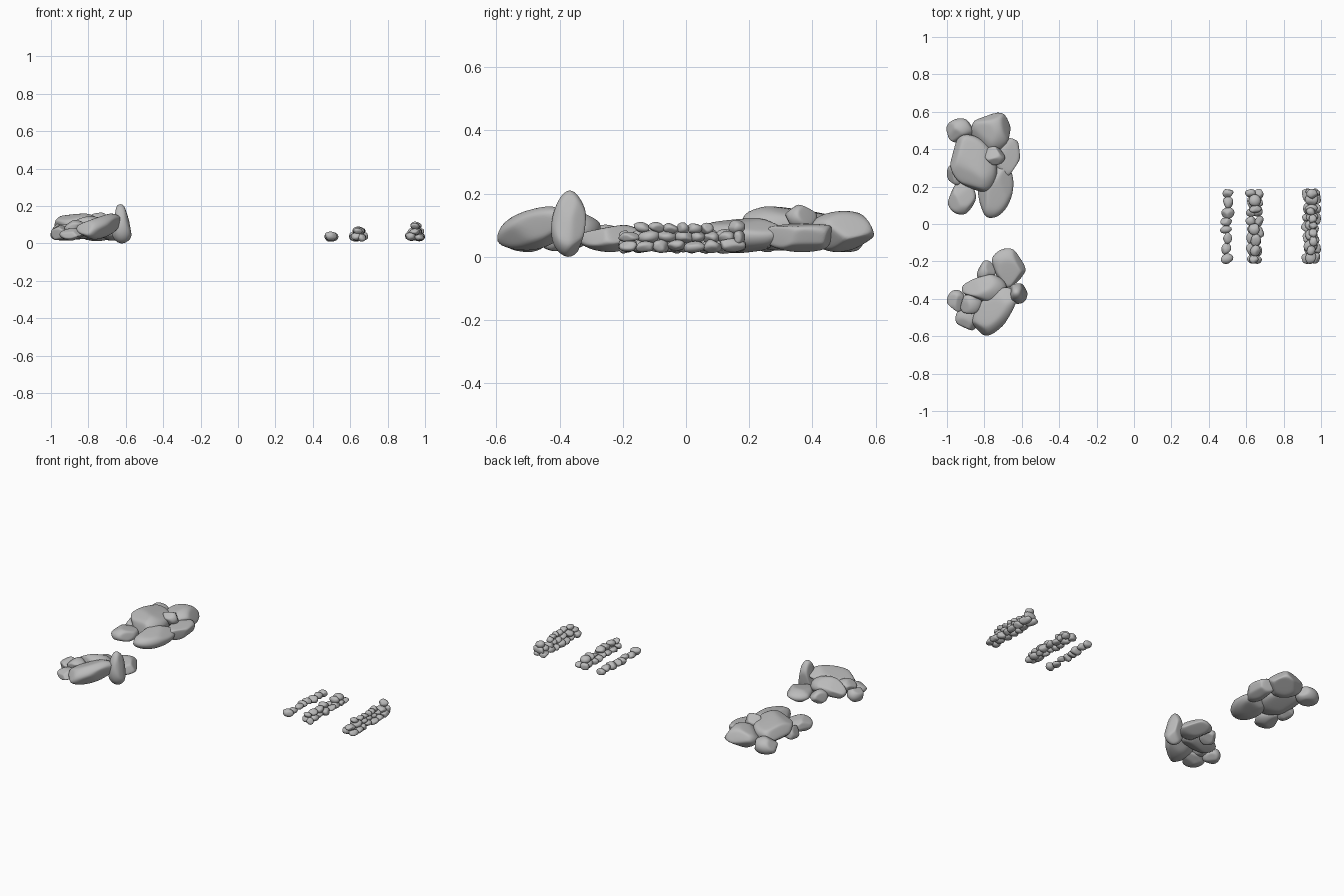
import bpy, bmesh, math, random
from mathutils import Vector, Euler

random.seed(7)
cube = bpy.data.objects.get("Cube")
if cube:
    bpy.data.objects.remove(cube, do_unlink=True)

stone_grey = bpy.data.materials.new("stone_grey")
stone_grey.use_nodes = True
stone_grey.diffuse_color = (0.5, 0.5, 0.5, 1)
stone_grey.node_tree.nodes["Principled BSDF"].inputs["Base Color"].default_value = (0.5, 0.5, 0.5, 1)


def rock(name, centre, half, turn=(0, 0, 0), taper=0.0, detail=4, cuts=9):
    """A sphere worn flat by random planes, softened, then fitted to a box of the given half size."""
    bm = bmesh.new()
    bmesh.ops.create_icosphere(bm, subdivisions=detail, radius=1)
    for _ in range(cuts):
        n = Vector([random.gauss(0, 1) for _ in range(3)]).normalized()
        d = random.uniform(0.66, 0.85)
        for v in bm.verts:
            over = v.co.dot(n) - d
            if over > 0:
                v.co -= n * over * 0.9
    for _ in range(detail - 2):
        bmesh.ops.smooth_vert(bm, verts=bm.verts, factor=0.5,
                              use_axis_x=True, use_axis_y=True, use_axis_z=True)
    lo = [min(v.co[i] for v in bm.verts) for i in range(3)]
    hi = [max(v.co[i] for v in bm.verts) for i in range(3)]
    spin = Euler([math.radians(a) for a in turn]).to_matrix()
    for v in bm.verts:
        p = Vector([2 * (v.co[i] - lo[i]) / (hi[i] - lo[i]) - 1 for i in range(3)])
        squeeze = 1 - taper * p.z
        p = Vector((p.x * half[0] * squeeze, p.y * half[1] * squeeze, p.z * half[2]))
        v.co = spin @ p
    mesh = bpy.data.meshes.new(name)
    bm.to_mesh(mesh)
    bm.free()
    mesh.polygons.foreach_set("use_smooth", [True] * len(mesh.polygons))
    mesh.materials.append(stone_grey)
    obj = bpy.data.objects.new(name, mesh)
    obj.location = centre
    bpy.context.collection.objects.link(obj)


# Back boulder cluster
for part in [
    ("back_boulder_rear", (-.765, .49, .08), (.105, .105, .065)),
    ("back_boulder_rear_left", (-.93, .5, .065), (.07, .065, .05), (0, 0, 15)),
    ("back_boulder_main", (-.86, .32, .09), (.12, .165, .07), (0, 0, 25)),
    ("back_boulder_cap", (-.745, .365, .125), (.055, .05, .04)),
    ("back_boulder_right", (-.675, .355, .06), (.065, .11, .045)),
    ("back_boulder_front", (-.745, .175, .067), (.095, .145, .055), (0, 0, -12)),
    ("back_boulder_front_left", (-.92, .14, .06), (.075, .09, .045)),
    ("back_boulder_left", (-.955, .26, .06), (.045, .055, .045)),
]:
    rock(*part)

# Front boulder cluster with its upright stone
for part in [
    ("front_boulder_rear", (-.67, -.235, .058), (.09, .105, .043)),
    ("front_boulder_rear_left", (-.79, -.25, .06), (.05, .055, .042)),
    ("front_boulder_middle", (-.8, -.345, .085), (.12, .075, .06)),
    ("front_boulder_upright", (-.625, -.37, .105), (.046, .056, .105), (0, -4, 0), .2),
    ("front_boulder_main", (-.74, -.46, .09), (.15, .085, .06), (0, -14, 48)),
    ("front_boulder_left", (-.95, -.41, .058), (.05, .058, .04)),
    ("front_boulder_small", (-.87, -.43, .085), (.058, .05, .04)),
    ("front_boulder_front_left", (-.88, -.495, .048), (.07, .065, .033), (0, 0, -25)),
]:
    rock(*part)


def course(name, x, z, width, height, length, chance=1.0):
    """One row of rounded stones laid along y from the front end to the back end of a wall."""
    y, end, i = -.21, .185, 0
    while y < end - .02:
        step = min(random.uniform(.7, 1.3) * length, end - y)
        if end - y - step < .02:
            step = end - y
        if random.random() < chance:
            grow = random.uniform(.8, 1.15)
            rock(f"{name}_{i}", (x + random.uniform(-.007, .007), y + step / 2, z + random.uniform(-.004, .004)),
                 (width * grow, step * .56, height * grow),
                 (random.uniform(-12, 12), 0, random.uniform(-20, 20)), detail=3, cuts=6)
        y += step
        i += 1


# Low wall, one course
course("low_wall_stone", .497, .037, .03, .022, .045)
# Middle wall, two courses
course("middle_wall_base_left", .628, .035, .026, .02, .05)
course("middle_wall_base_right", .663, .035, .026, .02, .05)
course("middle_wall_top", .645, .066, .029, .021, .05, .85)
# Tall wall, three courses
course("tall_wall_base_left", .93, .035, .026, .02, .05)
course("tall_wall_base_right", .97, .035, .026, .02, .05)
course("tall_wall_middle", .95, .063, .034, .02, .05)
course("tall_wall_top", .952, .091, .026, .02, .045, .75)
